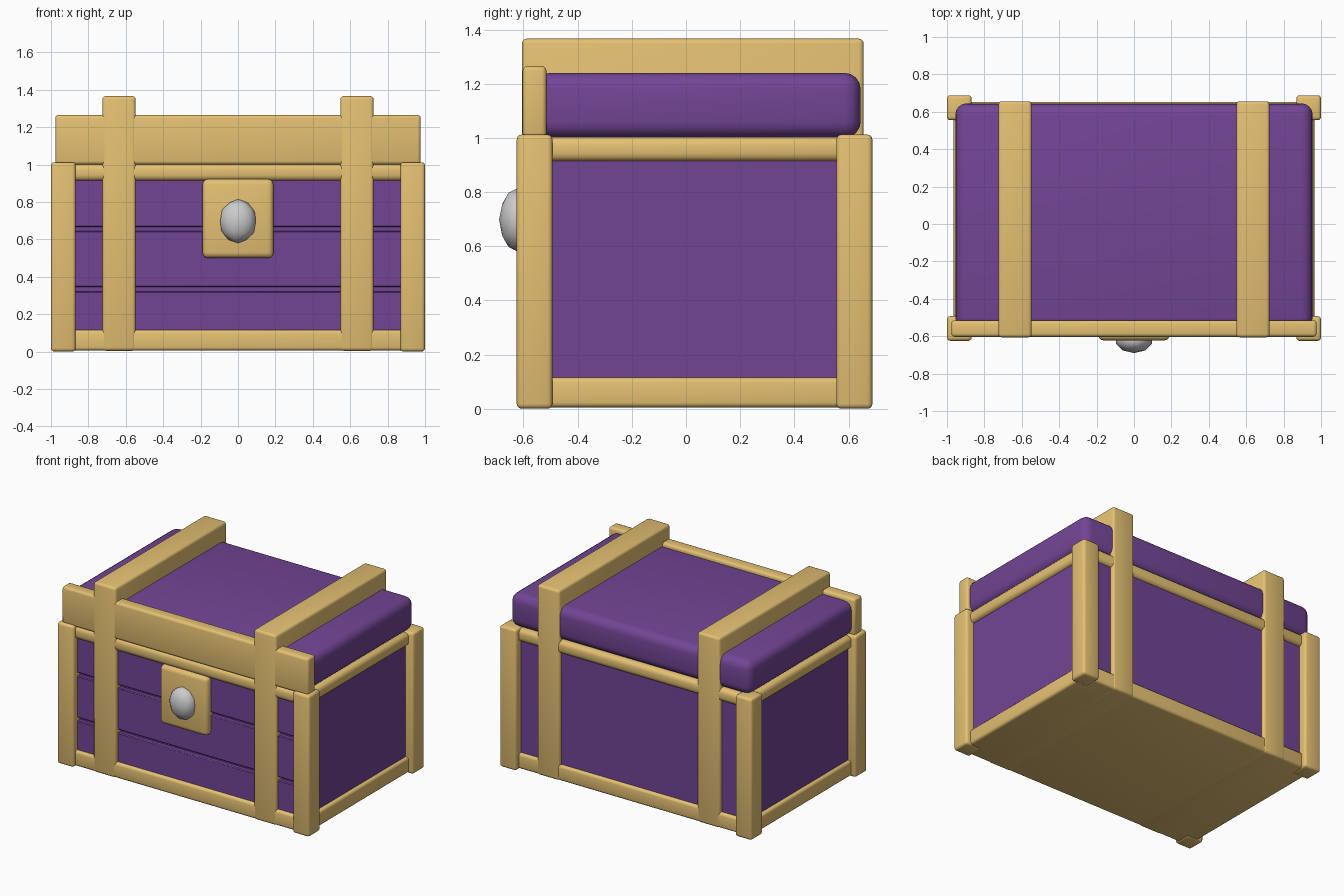
import bpy
from mathutils import Vector

if "Cube" in bpy.data.objects:
    bpy.data.objects.remove(bpy.data.objects["Cube"])


def material(name, color):
    m = bpy.data.materials.new(name)
    m.diffuse_color = (*color, 1)
    m.use_nodes = True
    m.node_tree.nodes["Principled BSDF"].inputs["Base Color"].default_value = m.diffuse_color
    return m


GOLD = material("gold", (0.78, 0.53, 0.17))
PURPLE = material("purple", (0.17, 0.06, 0.30))


def finish(ob, angle=0.7):
    bpy.ops.object.select_all(action='DESELECT')
    ob.select_set(True)
    bpy.context.view_layer.objects.active = ob
    bpy.ops.object.shade_smooth_by_angle(angle=angle)


def box(name, x, y, z, mat, bevel=0.018, segments=3):
    """Rounded box spanning the given (min, max) ranges."""
    lo, hi = Vector((x[0], y[0], z[0])), Vector((x[1], y[1], z[1]))
    bpy.ops.mesh.primitive_cube_add(size=1, location=(lo + hi) / 2)
    ob = bpy.context.object
    ob.name = name
    ob.scale = hi - lo
    bpy.ops.object.transform_apply(location=False, rotation=False, scale=True)
    ob.data.materials.append(mat)
    if bevel:
        b = ob.modifiers.new("round", 'BEVEL')
        b.width, b.segments = bevel, segments
        bpy.ops.object.modifier_apply(modifier="round")
    finish(ob)
    return ob


# Body core with three front planks; the gaps form the grooves
box("body", (-0.94, 0.94), (-0.55, 0.63), (0.05, 0.96), PURPLE, 0)
for i, z in enumerate([(0.08, 0.322), (0.344, 0.644), (0.666, 0.95)]):
    box(f"front_plank_{i + 1}", (-0.93, 0.93), (-0.58, -0.53), z, PURPLE, 0.006, 1)

# Base slab and upper rim
box("base", (-0.965, 0.965), (-0.603, 0.653), (0.005, 0.115), GOLD)
box("rim", (-0.965, 0.965), (-0.603, 0.653), (0.913, 1.004), GOLD, 0.03)

# Lid cushion and front board
box("lid", (-0.955, 0.955), (-0.56, 0.645), (1.0, 1.24), PURPLE, 0.06, 4)
box("lid_front_board", (-0.977, 0.977), (-0.603, -0.515), (1.0, 1.265), GOLD)

for s, side in ((-1, "left"), (1, "right")):
    # Corner posts
    x = sorted((s * 0.868, s * 1.0))
    box(f"front_post_{side}", x, (-0.625, -0.493), (0, 1.012), GOLD)
    box(f"back_post_{side}", x, (0.555, 0.688), (0, 1.012), GOLD)
    # Straps wrapping the chest
    x = sorted((s * 0.547, s * 0.725))
    box(f"strap_{side}", x, (-0.606, 0.656), (0.004, 1.366), GOLD)

# Lock plate and knob
box("lock_plate", (-0.19, 0.19), (-0.623, -0.54), (0.5, 0.922), GOLD, 0.03)
bpy.ops.mesh.primitive_ico_sphere_add(subdivisions=2, radius=1, location=(0, -0.62, 0.697))
knob = bpy.context.object
knob.name = "lock_knob"
knob.scale = (0.1, 0.07, 0.118)
bpy.ops.object.transform_apply(location=False, rotation=False, scale=True)
finish(knob, 1.2)
